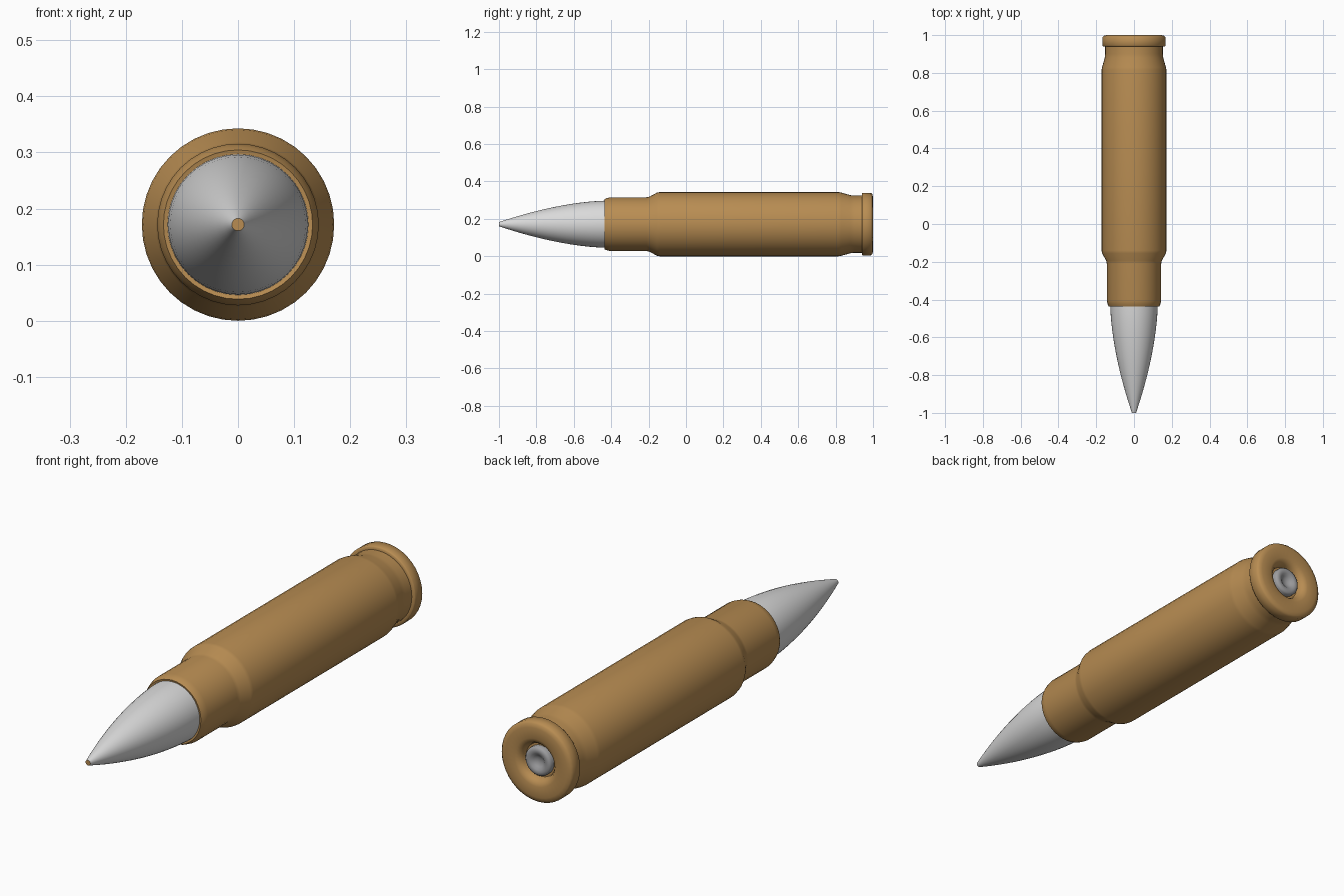
import bpy, bmesh, math

if "Cube" in bpy.data.objects:
    bpy.data.objects.remove(bpy.data.objects["Cube"])

SEG = 40
ZC = 0.1715


def material(name, col):
    m = bpy.data.materials.new(name)
    m.diffuse_color = (*col, 1)
    m.use_nodes = True
    m.node_tree.nodes["Principled BSDF"].inputs["Base Color"].default_value = m.diffuse_color
    return m


brass = material("brass", (0.48, 0.265, 0.085))
silver = material("silver", (0.70, 0.70, 0.70))
grey = material("grey", (0.34, 0.34, 0.35))


def lathe(name, profile, mat, angle=50):
    """Revolve (y, radius) points around the long axis; radius 0 is a pole."""
    bm = bmesh.new()
    rings = []
    for y, r in profile:
        n = SEG if r > 0 else 1
        rings.append([bm.verts.new((r * math.sin(2 * math.pi * i / SEG), y,
                                    ZC + r * math.cos(2 * math.pi * i / SEG)))
                      for i in range(n)])
    for a, b in zip(rings, rings[1:]):
        for i in range(SEG):
            j = (i + 1) % SEG
            loop = [a[i % len(a)], a[j % len(a)], b[j % len(b)], b[i % len(b)]]
            bm.faces.new(list(dict.fromkeys(loop)))
    bmesh.ops.recalc_face_normals(bm, faces=bm.faces)
    me = bpy.data.meshes.new(name)
    bm.to_mesh(me)
    bm.free()
    me.materials.append(mat)
    ob = bpy.data.objects.new(name, me)
    bpy.context.collection.objects.link(ob)
    bpy.ops.object.select_all(action='DESELECT')
    ob.select_set(True)
    bpy.context.view_layer.objects.active = ob
    bpy.ops.object.shade_smooth_by_angle(angle=math.radians(angle))
    return ob


# Pointed nose with a curved taper
nose = [(-1 + 0.58 * t, 0.011 + 0.115 * (1 - (1 - t) ** 1.7))
        for t in (i / 12 for i in range(13))]
lathe("nose", nose + [(-0.42, 0)], silver)

# Small flat cap on the tip
lathe("tip_cap", [(-1, 0), (-1, 0.011), (-0.995, 0.0115), (-0.995, 0)], brass)

# Case: mouth, neck, shoulder, body, groove, rim and primer pocket
lathe("case", [(-0.43, 0), (-0.435, 0.126), (-0.437, 0.133), (-0.425, 0.139),
               (-0.405, 0.144), (-0.21, 0.144), (-0.195, 0.147),
               (-0.155, 0.169), (-0.14, 0.1715), (0.815, 0.1715),
               (0.83, 0.169), (0.88, 0.155), (0.90, 0.153), (0.94, 0.153),
               (0.94, 0.164), (0.945, 0.168), (0.988, 0.168), (0.996, 0.160),
               (1, 0.145), (1, 0.10), (0.994, 0.084), (0.98, 0.074),
               (0.965, 0.07), (0.965, 0)], brass, 60)

# Primer with a dent in the middle
lathe("primer", [(0.96, 0), (0.96, 0.061), (0.982, 0.061), (0.989, 0.055),
                 (0.991, 0.045), (0.989, 0.034), (0.981, 0.024),
                 (0.975, 0.012), (0.974, 0)], grey, 60)
